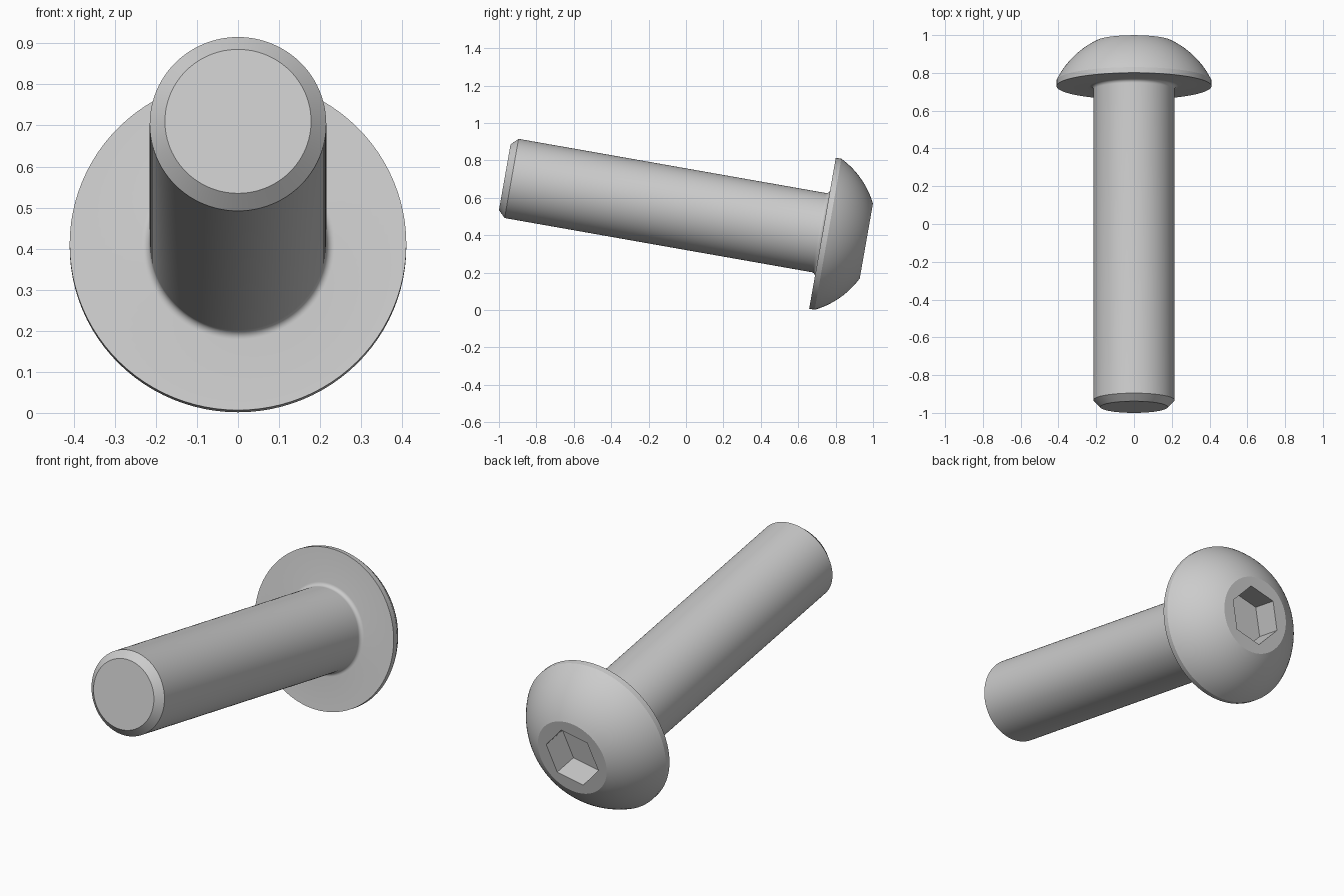
import bpy
import bmesh
from math import radians, sin, cos, atan2, hypot
from mathutils import Matrix, Vector

cube = bpy.data.objects.get("Cube")
if cube:
    bpy.data.objects.remove(cube, do_unlink=True)

steel = bpy.data.materials.new("steel_grey")
steel.use_nodes = True
colour = (0.6, 0.6, 0.6, 1)
steel.diffuse_color = colour
steel.node_tree.nodes["Principled BSDF"].inputs["Base Color"].default_value = colour

# Main sizes, measured along the bolt axis from the shank tip
SHANK_R, TIP_R, CHAMFER = 0.215, 0.178, 0.037
SHANK_L, FILLET = 1.725, 0.02
HEAD_R, HEAD_H, RIM_H, FLAT_R = 0.41, 0.238, 0.03, 0.203
HEX_R, HEX_DEPTH, HEX_TURN = 0.154, 0.14, -12
SIDES = 96

# Bolt lies along y, head lowered by ten degrees
placement = Matrix.Translation((0, -0.969, 0.71)) @ Matrix.Rotation(radians(-100), 4, 'X')


def arc(cx, cz, r, a, b, steps):
    """Points (radius, height) on an arc from angle a to b."""
    angles = [a + (b - a) * i / steps for i in range(steps + 1)]
    return [(cx + r * cos(t), cz + r * sin(t)) for t in angles]


def make_object(name, bm):
    bmesh.ops.recalc_face_normals(bm, faces=bm.faces)
    mesh = bpy.data.meshes.new(name)
    bm.to_mesh(mesh)
    bm.free()
    mesh.materials.append(steel)
    obj = bpy.data.objects.new(name, mesh)
    bpy.context.collection.objects.link(obj)
    obj.matrix_world = placement
    return obj


# Profile: chamfered tip, shank, fillet, underside, rim and dome
profile = [(0, 0), (TIP_R, 0), (SHANK_R, CHAMFER)]
profile += arc(SHANK_R + FILLET, SHANK_L - FILLET, FILLET, radians(180), radians(90), 6)
profile.append((HEAD_R, SHANK_L))
# Dome arc is centred on the bolt axis
centre = (FLAT_R**2 + HEAD_H**2 - HEAD_R**2 - RIM_H**2) / (2 * (HEAD_H - RIM_H))
dome_r = hypot(HEAD_R, RIM_H - centre)
profile += arc(0, SHANK_L + centre, dome_r, atan2(RIM_H - centre, HEAD_R),
               atan2(HEAD_H - centre, FLAT_R), 14)
profile.append((0, SHANK_L + HEAD_H))

# Revolve the profile
bm = bmesh.new()
verts = [bm.verts.new((r, 0, z)) for r, z in profile]
edges = [bm.edges.new(pair) for pair in zip(verts, verts[1:])]
bmesh.ops.spin(bm, geom=verts + edges, cent=(0, 0, 0), axis=(0, 0, 1),
               angle=radians(360), steps=SIDES, use_merge=False)
bmesh.ops.remove_doubles(bm, verts=bm.verts, dist=0.0001)
bolt = make_object("button_head_bolt", bm)

# Hexagonal socket cutter
bm = bmesh.new()
socket = Matrix.Translation(Vector((0, 0, SHANK_L + HEAD_H))) @ Matrix.Rotation(radians(HEX_TURN), 4, 'Z')
ring = [bm.verts.new(socket @ Vector((HEX_R * cos(radians(60 * i)), HEX_R * sin(radians(60 * i)), -HEX_DEPTH)))
        for i in range(6)]
base = bm.faces.new(ring)
top = bmesh.ops.extrude_face_region(bm, geom=[base])["geom"]
bmesh.ops.translate(bm, verts=[v for v in top if isinstance(v, bmesh.types.BMVert)],
                    vec=(0, 0, HEX_DEPTH * 2))
cutter = make_object("socket_cutter", bm)
cutter.hide_render = True

# Cut the socket, then drop the cutter
cut = bolt.modifiers.new("socket", 'BOOLEAN')
cut.operation = 'DIFFERENCE'
cut.solver = 'EXACT'
cut.object = cutter
bpy.ops.object.select_all(action='DESELECT')
bolt.select_set(True)
bpy.context.view_layer.objects.active = bolt
bpy.ops.object.modifier_apply(modifier=cut.name)
bpy.data.objects.remove(cutter, do_unlink=True)
bpy.ops.object.shade_smooth_by_angle(angle=radians(20))
